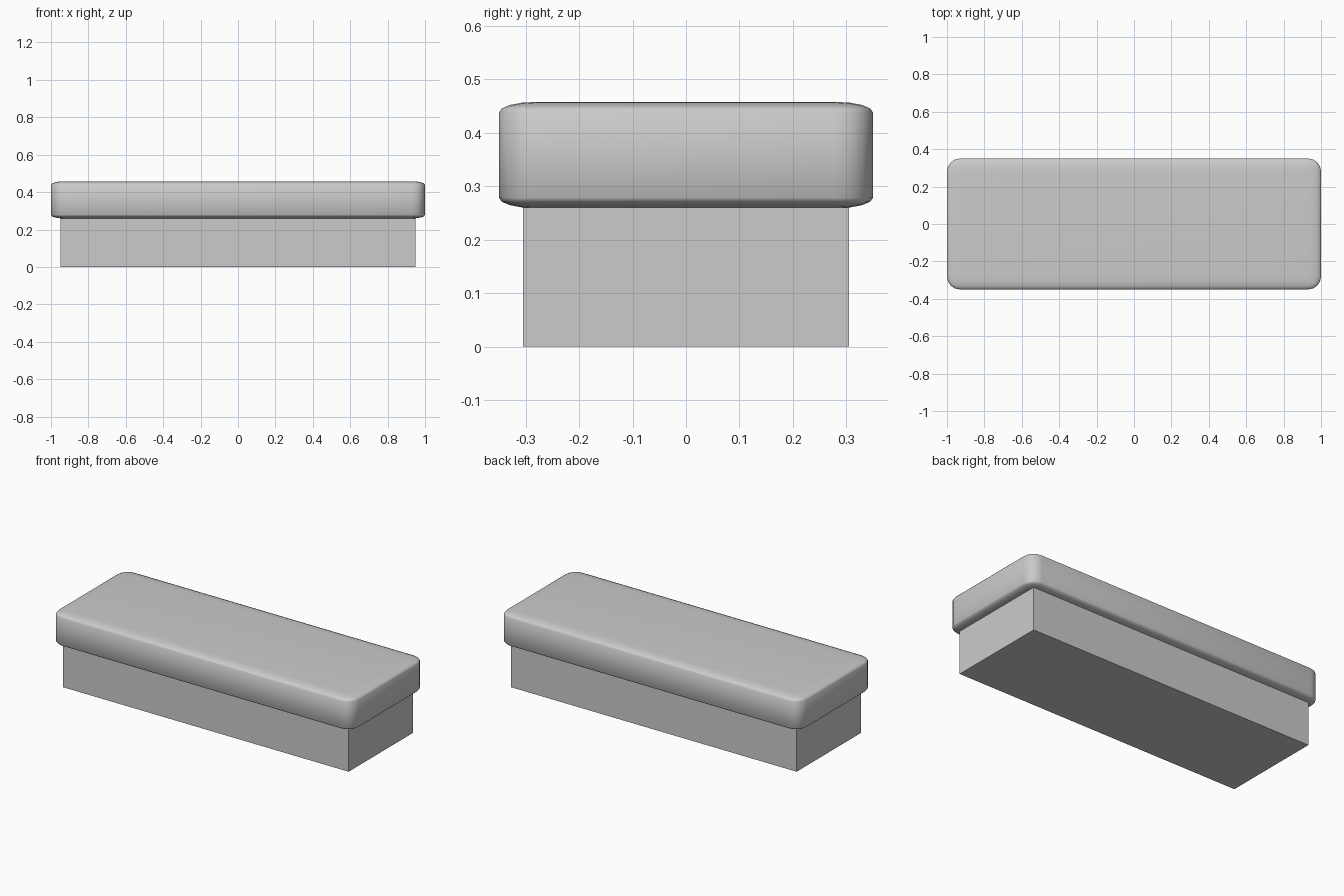
import bpy
import bmesh
from mathutils import Vector

if "Cube" in bpy.data.objects:
    bpy.data.objects.remove(bpy.data.objects["Cube"])


def rounded_box(name, size, z_bottom, radius=0.0, segments=4, squash=1.0):
    """Box standing at z_bottom; squash flattens the rounding vertically."""
    bm = bmesh.new()
    bmesh.ops.create_cube(bm, size=1.0)
    bmesh.ops.scale(bm, vec=Vector((size[0], size[1], size[2] / squash)), verts=bm.verts)
    if radius:
        bmesh.ops.bevel(bm, geom=bm.edges[:], offset=radius, offset_type='OFFSET',
                        segments=segments, profile=0.5, affect='EDGES')
    bmesh.ops.scale(bm, vec=Vector((1, 1, squash)), verts=bm.verts)
    bmesh.ops.translate(bm, vec=Vector((0, 0, z_bottom + size[2] / 2)), verts=bm.verts)
    for face in bm.faces:
        face.smooth = radius > 0
    mesh = bpy.data.meshes.new(name)
    bm.to_mesh(mesh)
    bm.free()
    obj = bpy.data.objects.new(name, mesh)
    bpy.context.collection.objects.link(obj)
    return obj


# Plain rectangular base
rounded_box("bench_base", (1.90, 0.61, 0.26), 0.0)

# Overhanging padded seat with softened edges
rounded_box("seat_cushion", (2.0, 0.70, 0.199), 0.259, radius=0.07, segments=4, squash=0.28)
